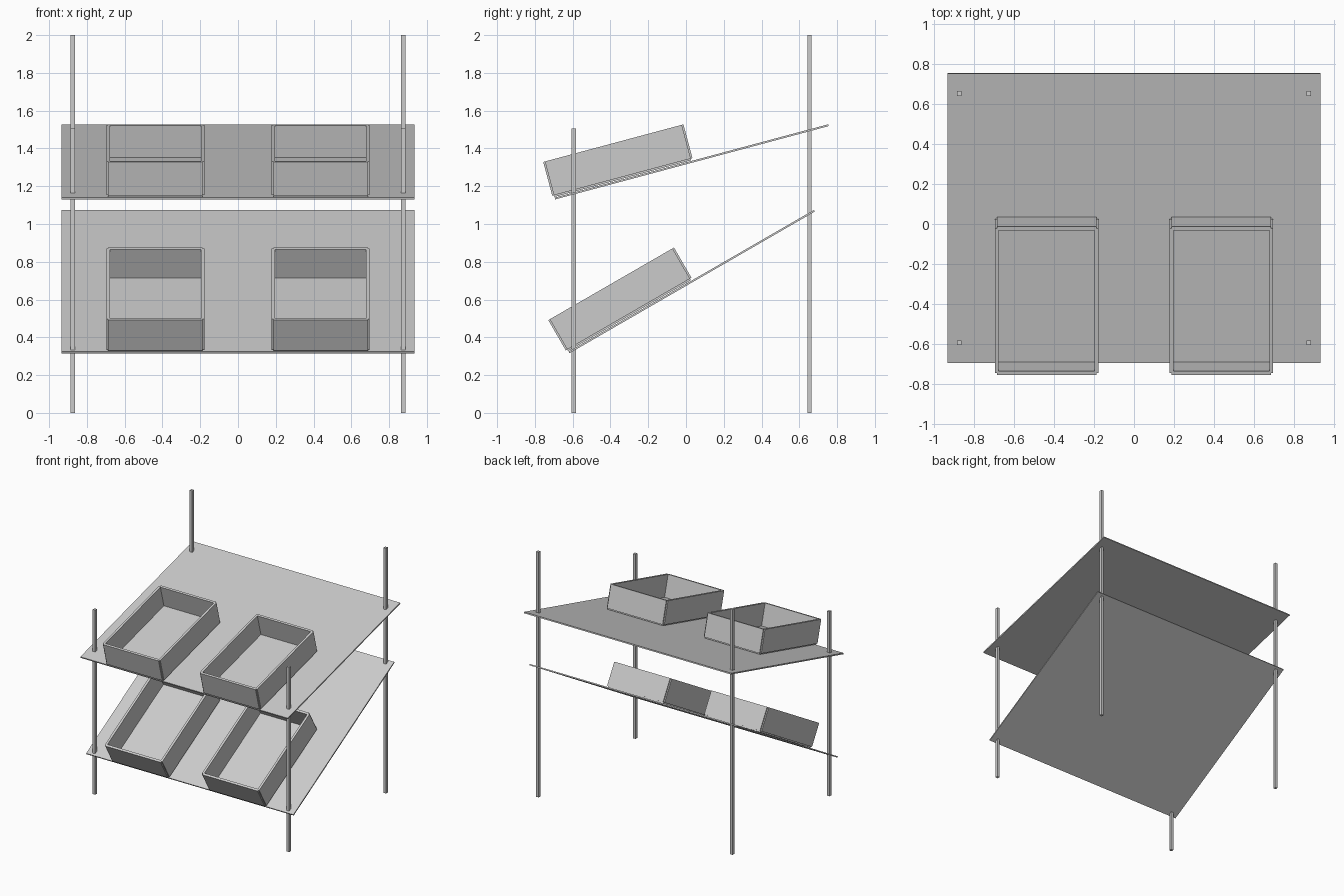
import bpy
from math import radians
from mathutils import Matrix, Vector

cube = bpy.data.objects.get("Cube")
if cube:
    bpy.data.objects.remove(cube, do_unlink=True)

grey = bpy.data.materials.new("light grey")
grey.use_nodes = True
colour = (0.6, 0.6, 0.6, 1)
grey.diffuse_color = colour
grey.node_tree.nodes["Principled BSDF"].inputs["Base Color"].default_value = colour


def box(name, size, centre, frame=Matrix.Identity(4)):
    """Add a box with its centre given in the frame's own axes."""
    bpy.ops.mesh.primitive_cube_add(size=1)
    obj = bpy.context.object
    obj.name = name
    obj.data.transform(Matrix.Diagonal((*size, 1)))
    obj.matrix_world = frame @ Matrix.Translation(Vector(centre))
    obj.data.materials.append(grey)
    return obj


WIDTH, DEPTH, BOARD = 1.87, 1.5, 0.01
TRAY_W, TRAY_D, TRAY_H, WALL = 0.5, 0.75, 0.185, 0.0185
TRAY_BASE = 0.018


def tray(name, x, frame):
    """Open tray: walls centred on the edges of the floor, leaving notched corners."""
    y = -DEPTH / 4
    mid = TRAY_BASE + TRAY_H / 2
    box(name + "_floor", (TRAY_W, TRAY_D, WALL), (x, y, TRAY_BASE), frame)
    for side, s in (("right", -1), ("left", 1)):
        box(f"{name}_{side}_wall", (WALL, TRAY_D, TRAY_H),
            (x + s * TRAY_W / 2, y, mid), frame)
    for side, s in (("front", -1), ("back", 1)):
        box(f"{name}_{side}_wall", (TRAY_W, WALL, TRAY_H),
            (x, y + s * TRAY_D / 2, mid), frame)


# Sloping shelves, each with two trays
for level, height, tilt in (("lower", 0.695, 30), ("upper", 1.329, 15)):
    frame = Matrix.Translation((0, 0.03, height)) @ Matrix.Rotation(radians(tilt), 4, "X")
    box(level + "_shelf", (WIDTH, DEPTH, BOARD), (0, 0, 0), frame)
    for side, s in (("right", -1), ("left", 1)):
        tray(f"{level}_{side}_tray", s * 0.4375, frame)

# Square posts, taller at the back
for end, y, height in (("front", -0.595, 1.505), ("back", 0.654, 2.0)):
    for side, s in (("right", -1), ("left", 1)):
        box(f"{end}_{side}_post", (0.022, 0.023, height), (s * 0.875, y, height / 2))
